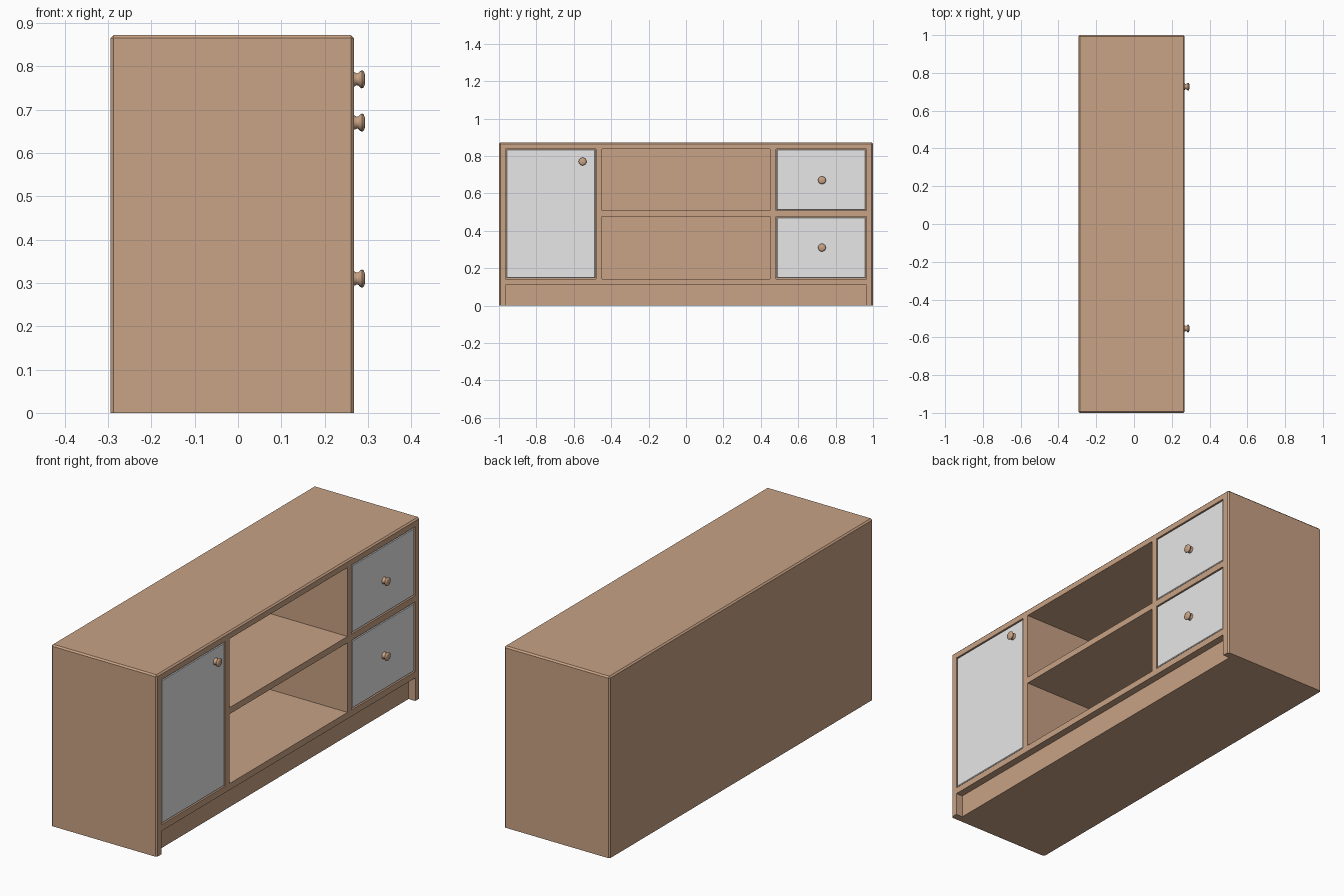
import bpy, bmesh, math
from mathutils import Matrix, Vector

if "Cube" in bpy.data.objects:
    bpy.data.objects.remove(bpy.data.objects["Cube"])


def material(name, rgb):
    m = bpy.data.materials.new(name)
    m.diffuse_color = (*rgb, 1)
    m.use_nodes = True
    m.node_tree.nodes["Principled BSDF"].inputs["Base Color"].default_value = m.diffuse_color
    return m


WOOD = material("warm wood", (0.58, 0.363, 0.232))
PALE = material("pale grey", (0.8, 0.8, 0.8))

BACK, FRONT, TOP = -0.294, 0.268, 0.872   # cabinet depth and height
IN_BACK = -0.262                          # inner face of the back panel


def add_box(bm, lo, hi):
    lo, hi = Vector(lo), Vector(hi)
    mat = Matrix.Translation((lo + hi) / 2) @ Matrix.Diagonal((*(hi - lo), 1))
    return bmesh.ops.create_cube(bm, size=1, matrix=mat)["verts"]


def to_object(bm, name, mat):
    bmesh.ops.recalc_face_normals(bm, faces=bm.faces[:])
    me = bpy.data.meshes.new(name)
    bm.to_mesh(me)
    bm.free()
    me.materials.append(mat)
    ob = bpy.data.objects.new(name, me)
    bpy.context.collection.objects.link(ob)
    return ob


# Cabinet body: one block, chamfered on every edge except those on the floor
bm = bmesh.new()
add_box(bm, (BACK, -1, 0), (FRONT, 1, TOP))
edges = [e for e in bm.edges if max(v.co.z for v in e.verts) > 0.1]
bmesh.ops.bevel(bm, geom=edges, offset=0.007, segments=1, affect='EDGES')
body = to_object(bm, "cabinet_body", WOOD)

# Openings: (y0, y1, z0, z1)
Z0, Z1, Z2, Z3 = 0.142, 0.476, 0.507, 0.838
door = (-0.964, -0.481, Z0, Z3)
shelves = [(-0.449, 0.449, Z0, Z1), (-0.449, 0.449, Z2, Z3)]
drawers = [(0.481, 0.964, Z0, Z1), (0.481, 0.964, Z2, Z3)]

bm = bmesh.new()
for y0, y1, z0, z1 in [door] + shelves + drawers:
    add_box(bm, (IN_BACK, y0, z0), (FRONT + 0.1, y1, z1))
# Recessed toe kick under the cabinet
add_box(bm, (FRONT - 0.036, -0.964, -0.1), (FRONT + 0.1, 0.964, 0.111))
cutter = to_object(bm, "opening_cutter", WOOD)
cutter.hide_render = True
cutter.hide_viewport = True
mod = body.modifiers.new("openings", 'BOOLEAN')
mod.operation = 'DIFFERENCE'
mod.solver = 'EXACT'
mod.object = cutter


# Door and drawer fronts, set into the openings with a thin gap
def front_panel(name, opening):
    y0, y1, z0, z1 = opening
    g = 0.004
    bm = bmesh.new()
    add_box(bm, (FRONT - 0.032, y0 + g, z0 + g), (FRONT - 0.001, y1 - g, z1 - g))
    rim = [e for e in bm.edges if min(v.co.x for v in e.verts) > FRONT - 0.01]
    bmesh.ops.bevel(bm, geom=rim, offset=0.003, segments=1, affect='EDGES')
    to_object(bm, name, PALE)


front_panel("door", door)
front_panel("lower_drawer_front", drawers[0])
front_panel("upper_drawer_front", drawers[1])

# Turned knobs: (distance out from the front, radius)
PROFILE = [(-0.003, 0.0), (-0.003, 0.017), (0.002, 0.016), (0.006, 0.0135), (0.010, 0.0145),
           (0.014, 0.019), (0.018, 0.021), (0.022, 0.019), (0.0245, 0.013), (0.0255, 0.0)]


def knob(name, y, z):
    bm = bmesh.new()
    vs = [bm.verts.new((FRONT + d, y, z + r)) for d, r in PROFILE]
    es = [bm.edges.new(p) for p in zip(vs, vs[1:])]
    bmesh.ops.spin(bm, geom=vs + es, cent=(FRONT, y, z), axis=(1, 0, 0),
                   angle=math.tau, steps=16)
    bmesh.ops.remove_doubles(bm, verts=bm.verts[:], dist=1e-5)
    ob = to_object(bm, name, WOOD)
    bpy.ops.object.select_all(action='DESELECT')
    ob.select_set(True)
    bpy.context.view_layer.objects.active = ob
    bpy.ops.object.shade_smooth_by_angle(angle=math.radians(50))


knob("door_knob", -0.553, 0.77)
knob("lower_drawer_knob", 0.727, 0.31)
knob("upper_drawer_knob", 0.727, 0.67)
